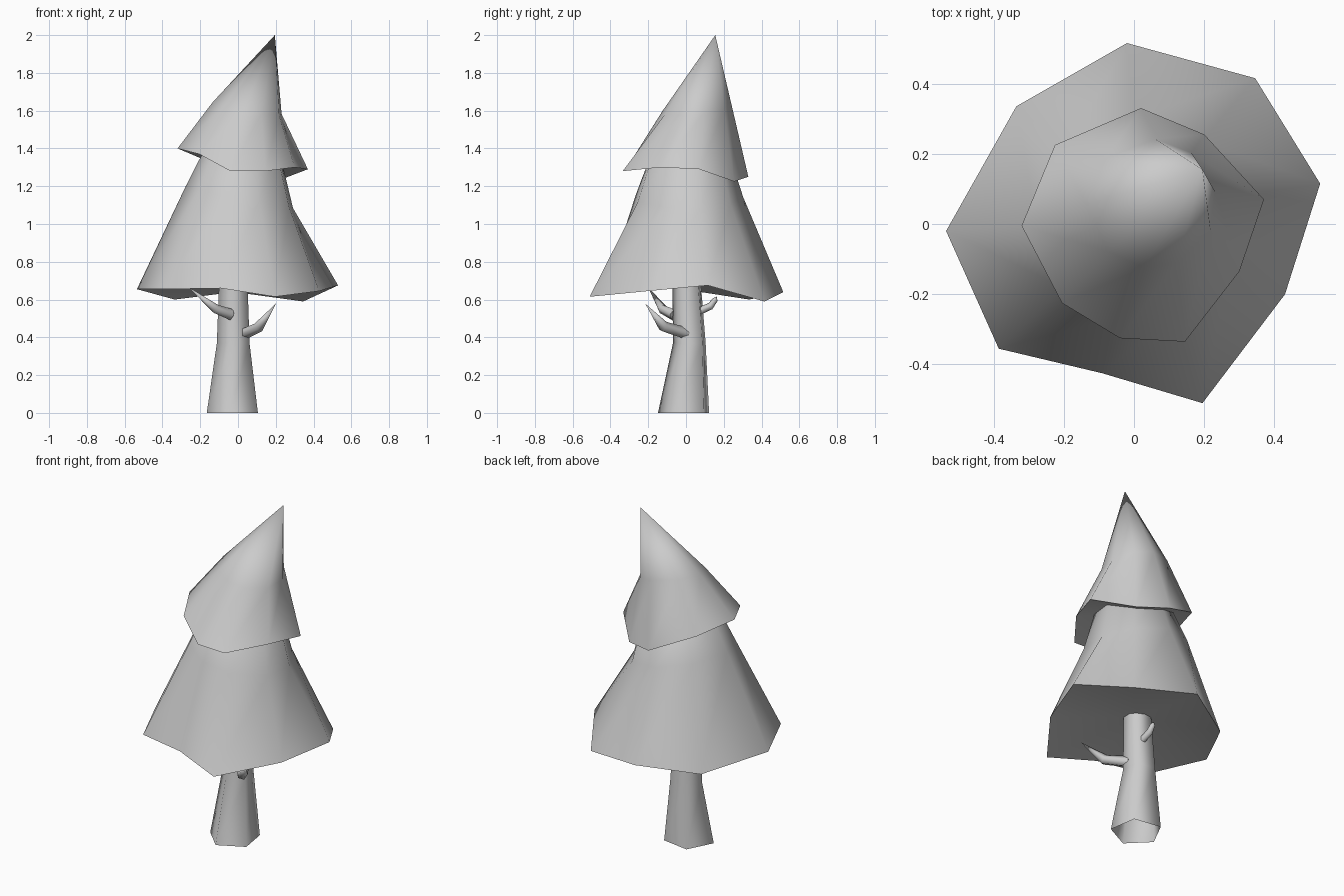
import bpy, bmesh, math
from mathutils import Vector

cube = bpy.data.objects.get("Cube")
if cube:
    bpy.data.objects.remove(cube, do_unlink=True)

grey = bpy.data.materials.new("plain_grey")
grey.use_nodes = True
GREY = (0.6, 0.6, 0.6, 1)
grey.diffuse_color = GREY
grey.node_tree.nodes["Principled BSDF"].inputs["Base Color"].default_value = GREY


def loft(name, rings, tip=None, base=None):
    """Skin a list of point rings, closing either end onto a point if given."""
    bm = bmesh.new()
    rows = [[bm.verts.new(p) for p in ring] for ring in rings]
    n = len(rows[0])
    for low, high in zip(rows, rows[1:]):
        for i in range(n):
            j = (i + 1) % n
            bm.faces.new((low[i], low[j], high[j], high[i]))
    for row, point in ((rows[-1], tip), (rows[0], base)):
        if point:
            v = bm.verts.new(point)
            for i in range(n):
                bm.faces.new((row[i], row[(i + 1) % n], v))
    bmesh.ops.recalc_face_normals(bm, faces=bm.faces)
    mesh = bpy.data.meshes.new(name)
    bm.to_mesh(mesh)
    bm.free()
    mesh.materials.append(grey)
    obj = bpy.data.objects.new(name, mesh)
    bpy.context.collection.objects.link(obj)
    bpy.ops.object.select_all(action="DESELECT")
    obj.select_set(True)
    bpy.context.view_layer.objects.active = obj
    bpy.ops.object.shade_smooth_by_angle(angle=math.radians(80))
    return obj


def ring_like(rim, centre, radius, tilt_x=0, tilt_y=0):
    """A round ring whose points line up with the points of an uneven rim."""
    c = Vector(centre)
    points = []
    for x, y, _ in rim:
        a = math.atan2(y, x)
        dx, dy = radius * math.cos(a), radius * math.sin(a)
        points.append(c + Vector((dx, dy, tilt_x * dx + tilt_y * dy)))
    return points


# Lower canopy: uneven skirt rim, narrowing up into the upper canopy
lower_rim = [(0.53, 0.115, 0.675), (0.345, 0.415, 0.59), (-0.02, 0.515, 0.64),
             (-0.335, 0.335, 0.6), (-0.535, -0.02, 0.655), (-0.385, -0.355, 0.655),
             (-0.09, -0.425, 0.66), (0.195, -0.51, 0.615), (0.43, -0.2, 0.645)]
loft("lower_canopy",
     [lower_rim,
      ring_like(lower_rim, (0.01, 0.015, 1.14), 0.288, -0.2),
      ring_like(lower_rim, (0.02, 0.02, 1.38), 0.205)],
     tip=(0.05, 0.05, 1.5), base=(-0.02, 0, 0.72))

# Upper canopy: smaller skirt with a leaning point
upper_rim = [(0.37, 0.07, 1.29), (0.2, 0.255, 1.225), (0.02, 0.33, 1.25),
             (-0.225, 0.225, 1.36), (-0.32, -0.005, 1.4), (-0.205, -0.225, 1.37),
             (-0.04, -0.325, 1.28), (0.145, -0.335, 1.28), (0.3, -0.135, 1.3)]
loft("upper_canopy",
     [upper_rim, ring_like(upper_rim, (0.05, 0.058, 1.612), 0.184, -0.18, 0.1)],
     tip=(0.195, 0.155, 2.0), base=(0, 0, 1.36))

# Trunk: five-sided, flared at the foot and open below
trunk_rings = []
for x, y, z, r in ((-0.023, -0.006, 0, 0.144), (-0.021, 0.022, 0.37, 0.092),
                   (-0.021, 0.004, 0.75, 0.078)):
    angles = [math.radians(45 + 72 * k) for k in range(5)]
    trunk_rings.append([(x + r * math.cos(a), y + r * math.sin(a), z) for a in angles])
loft("trunk", trunk_rings)


def branch(name, path, radii):
    """A tapering five-sided twig ending in a point."""
    pts = [Vector(p) for p in path]
    rings = []
    for i, r in enumerate(radii):
        turn = (pts[i + 1] - pts[max(i - 1, 0)]).to_track_quat("Z", "Y")
        rings.append([pts[i] + turn @ Vector((r * math.cos(a), r * math.sin(a), 0))
                      for a in (math.tau * k / 5 for k in range(5))])
    loft(name, rings, tip=pts[-1], base=pts[0])


# Bent twigs on the trunk
branch("left_branch", [(0.03, 0, 0.42), (0.112, -0.12, 0.457), (0.2, -0.215, 0.578)],
       (0.033, 0.03))
branch("right_branch", [(-0.04, -0.06, 0.52), (-0.12, -0.125, 0.55), (-0.26, -0.2, 0.665)],
       (0.032, 0.026))
branch("back_branch", [(0, 0.05, 0.53), (-0.005, 0.13, 0.565), (-0.005, 0.155, 0.6),
                       (-0.005, 0.163, 0.615)], (0.022, 0.02, 0.015))
